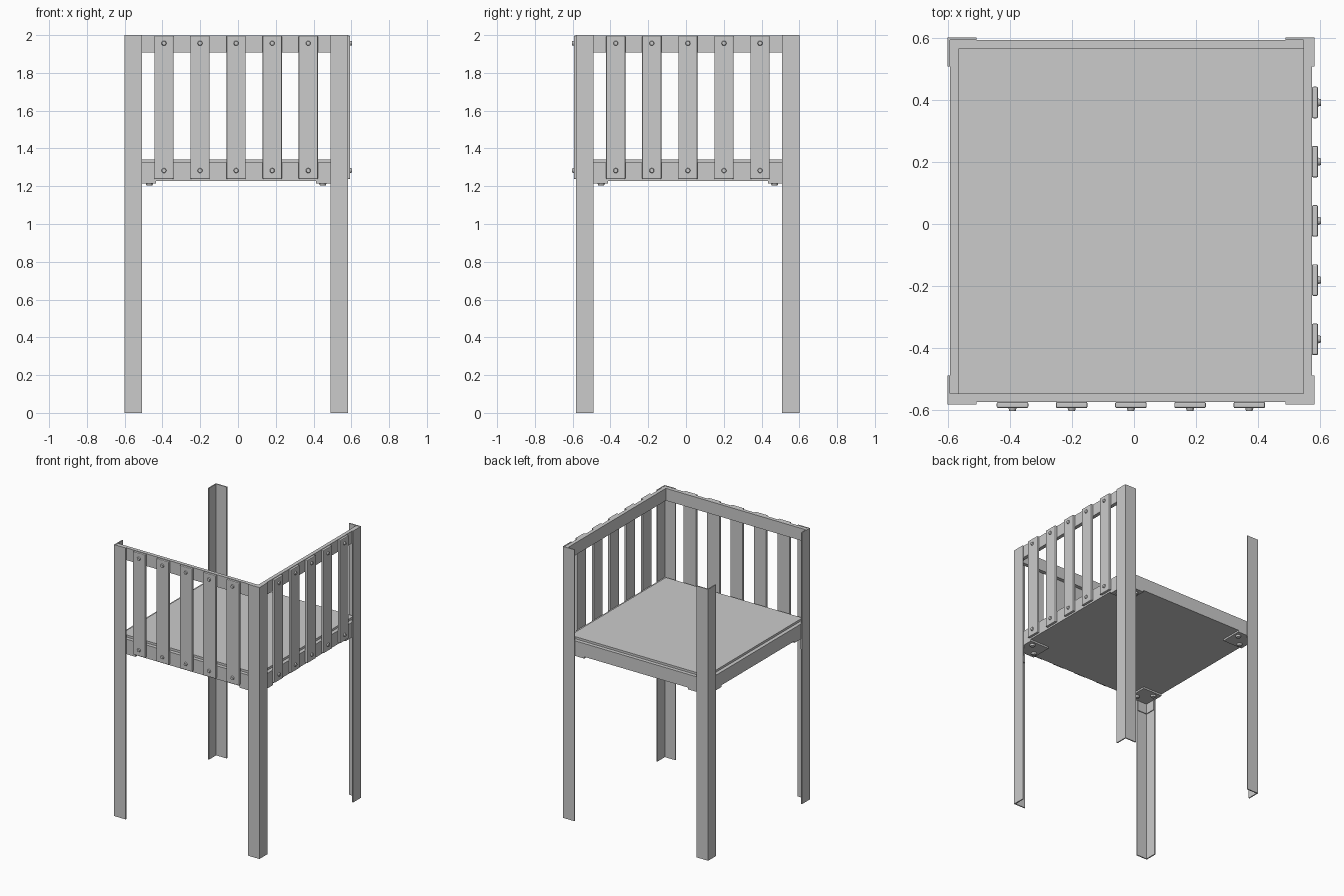
import bpy, bmesh
from math import pi
from mathutils import Matrix

if "Cube" in bpy.data.objects:
    bpy.data.objects.remove(bpy.data.objects["Cube"])

CX, CY = -0.01, 0.01      # centre of the leg square
H, T, LEG = 0.592, 0.008, 0.093
R = H - T                 # outer half size of the rails
RAIL = 0.027


def finish(name, bm, bevel=0):
    bmesh.ops.recalc_face_normals(bm, faces=bm.faces[:])
    me = bpy.data.meshes.new(name)
    bm.to_mesh(me)
    bm.free()
    ob = bpy.data.objects.new(name, me)
    bpy.context.collection.objects.link(ob)
    if bevel:
        m = ob.modifiers.new("bevel", 'BEVEL')
        m.width, m.segments = bevel, 2
    return ob


def box(name, x0, x1, y0, y1, z0, z1, bevel=0):
    bm = bmesh.new()
    m = Matrix.Translation(((x0 + x1) / 2, (y0 + y1) / 2, (z0 + z1) / 2))
    bmesh.ops.create_cube(bm, size=1, matrix=m @ Matrix.Diagonal((x1 - x0, y1 - y0, z1 - z0, 1)))
    return finish(name, bm, bevel)


def angle(name, sx, sy, half, arm, t, z0, z1):
    # L-shaped extrusion in the corner (sx, sy)
    pts = [(0, 0), (arm, 0), (arm, t), (t, t), (t, arm), (0, arm)]
    bm = bmesh.new()
    vs = [bm.verts.new((CX + sx * (half - a), CY + sy * (half - b), z0)) for a, b in pts]
    f = bm.faces.new(vs)
    top = bmesh.ops.extrude_face_region(bm, geom=[f])['geom']
    bmesh.ops.translate(bm, vec=(0, 0, z1 - z0),
                        verts=[v for v in top if isinstance(v, bmesh.types.BMVert)])
    return finish(name, bm)


def bolt(name, loc, axis, depth=0.012, r=0.014):
    rot = {'x': Matrix.Rotation(pi / 2, 4, 'Y'), 'y': Matrix.Rotation(pi / 2, 4, 'X'),
           'z': Matrix.Rotation(pi, 4, 'X')}[axis]
    bm = bmesh.new()
    bmesh.ops.create_cone(bm, cap_ends=True, segments=12, radius1=r, radius2=r * 0.75,
                          depth=depth, matrix=Matrix.Translation(loc) @ rot)
    return finish(name, bm)


# angle-iron legs, corner brackets and their bolts
for sx, nx in ((-1, "left"), (1, "right")):
    for sy, ny in ((-1, "front"), (1, "back")):
        n = f"{ny}_{nx}"
        angle(n + "_leg", sx, sy, H, LEG, T, 0, 2)
        angle(n + "_bracket", sx, sy, R, 0.08, 0.006, 1.14, 1.22)
        xs = sorted((CX + sx * R, CX + sx * (R - 0.16)))
        ys = sorted((CY + sy * R, CY + sy * (R - 0.16)))
        box(n + "_bracket_plate", *xs, *ys, 1.215, 1.228)
        for a, b in ((0.125, 0.045), (0.045, 0.125)):
            bolt(n + "_plate_bolt", (CX + sx * (R - a), CY + sy * (R - b), 1.209), 'z', 0.012, 0.02)

# platform deck
I = R - RAIL
box("deck", CX - I, CX + I, CY - I, CY + I, 1.228, 1.342)


def rail_x(name, s, z0, z1):
    ys = sorted((CY + s * R, CY + s * I))
    box(name, CX - R, CX + R, *ys, z0, z1)


def rail_y(name, s, z0, z1, y0=-I, y1=I):
    xs = sorted((CX + s * R, CX + s * I))
    box(name, *xs, CY + y0, CY + y1, z0, z1)


# rails: four low around the deck, two high on front and right
rail_x("front_low_rail", -1, 1.228, 1.326)
rail_x("back_low_rail", 1, 1.228, 1.326)
rail_y("left_low_rail", -1, 1.228, 1.326)
rail_y("right_low_rail", 1, 1.228, 1.326)
rail_x("front_top_rail", -1, 1.908, 1.998)
rail_y("right_top_rail", 1, 1.908, 1.998, -I, R)

# slats with bolt heads
W, D = 0.051, 0.02
for i in range(-2, 3):
    x, y = CX + i * 0.191, CY + i * 0.191
    fy, rx = CY - R, CX + R
    box("front_slat", x - W, x + W, fy - D, fy, 1.238, 1.997, 0.005)
    box("right_slat", rx, rx + D, y - W, y + W, 1.238, 1.997, 0.005)
    for z in (1.283, 1.957):
        bolt("front_slat_bolt", (x, fy - D - 0.003, z), 'y')
        bolt("right_slat_bolt", (rx + D + 0.003, y, z), 'x')
